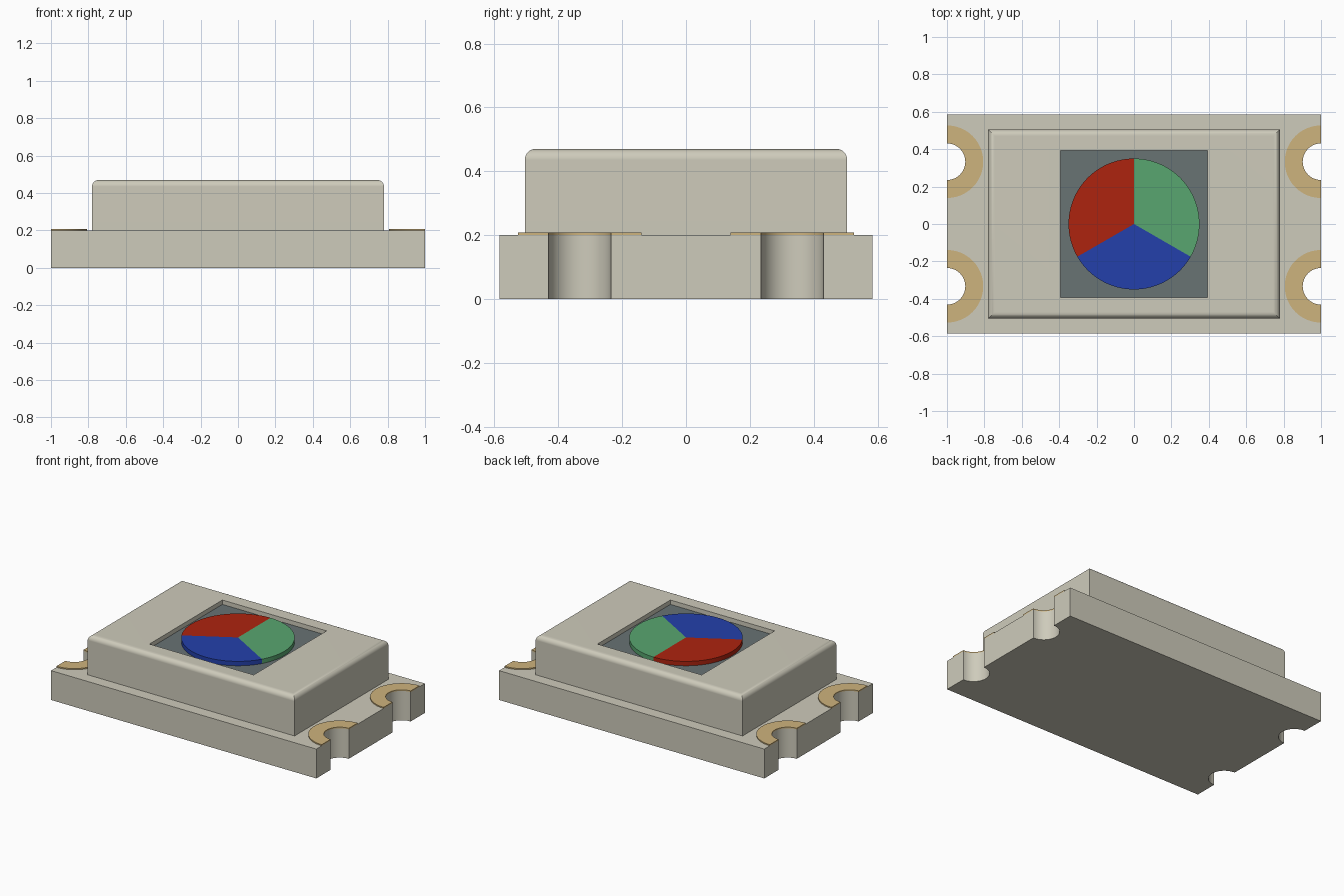
import bpy, bmesh, math

if "Cube" in bpy.data.objects:
    bpy.data.objects.remove(bpy.data.objects["Cube"], do_unlink=True)


def material(name, rgb):
    lin = [((c / 255 + 0.055) / 1.055) ** 2.4 for c in rgb] + [1.0]
    m = bpy.data.materials.new(name)
    m.use_nodes = True
    m.diffuse_color = lin
    m.node_tree.nodes["Principled BSDF"].inputs["Base Color"].default_value = lin
    return m


BEIGE = material("warm beige", (206, 203, 187))
GOLD = material("pad gold", (206, 179, 125))
SLATE = material("slate grey", (104, 115, 116))
RED = material("red", (174, 35, 15))
GREEN = material("green", (89, 166, 112))
BLUE = material("blue", (35, 64, 171))

HALF_X, HALF_Y, BASE_TOP = 1.0, 0.585, 0.2
PAD_Y, HOLE_R, PAD_R = 0.333, 0.098, 0.194
LID_X, LID_Y, LID_TOP, ROUND = 0.78, 0.505, 0.47, 0.035
POCKET, FLOOR = 0.393, 0.44


def finish(name, bm, mats, smooth=True):
    bmesh.ops.recalc_face_normals(bm, faces=bm.faces)
    me = bpy.data.meshes.new(name)
    bm.to_mesh(me)
    bm.free()
    for m in mats:
        me.materials.append(m)
    ob = bpy.data.objects.new(name, me)
    bpy.context.collection.objects.link(ob)
    if smooth:
        bpy.ops.object.select_all(action="DESELECT")
        ob.select_set(True)
        bpy.context.view_layer.objects.active = ob
        bpy.ops.object.shade_smooth_by_angle(angle=math.radians(30))
        mod = ob.modifiers.new("even normals", "WEIGHTED_NORMAL")
        mod.keep_sharp = True
    return ob


def prism(name, outline, z0, z1, mat):
    """Extrude a flat outline between two heights."""
    bm = bmesh.new()
    face = bm.faces.new([bm.verts.new((x, y, z0)) for x, y in outline])
    out = bmesh.ops.extrude_face_region(bm, geom=[face])
    for v in out["geom"]:
        if isinstance(v, bmesh.types.BMVert):
            v.co.z = z1
    return finish(name, bm, [mat])


def arc(cx, cy, r, a0, a1, n=24):
    angles = [math.radians(a0 + (a1 - a0) * i / n) for i in range(n + 1)]
    return [(cx + r * math.cos(a), cy + r * math.sin(a)) for a in angles]


# Base board with two half-round notches in each end
right_end = [(HALF_X, -HALF_Y)]
for y in (-PAD_Y, PAD_Y):
    right_end += arc(HALF_X, y, HOLE_R, 270, 90)
right_end.append((HALF_X, HALF_Y))
prism("base_board", right_end + [(-x, -y) for x, y in right_end], 0, BASE_TOP, BEIGE)

# Gold half-ring pads around the notches
for sx, side in ((1, "left"), (-1, "right")):
    for sy, end in ((-1, "front"), (1, "back")):
        ring = arc(HALF_X, sy * PAD_Y, PAD_R, 90, 270) + arc(HALF_X, sy * PAD_Y, HOLE_R, 270, 90)
        prism(f"pad_{end}_{side}", [(sx * x, y) for x, y in ring], BASE_TOP, 0.208, GOLD)

# Lid: stacked rectangular loops up the wall, over the rounded rim, into the pocket
loops = [(LID_X, LID_Y, BASE_TOP)]
for i in range(9):
    a = math.pi / 2 * i / 8
    inset = ROUND * (1 - math.cos(a))
    loops.append((LID_X - inset, LID_Y - inset, LID_TOP - ROUND + ROUND * math.sin(a)))
loops += [(POCKET, POCKET, LID_TOP), (POCKET, POCKET, FLOOR)]
bm = bmesh.new()
rows = [[bm.verts.new((sx * x, sy * y, z)) for sx, sy in ((-1, -1), (1, -1), (1, 1), (-1, 1))]
        for x, y, z in loops]
for low, high in zip(rows, rows[1:]):
    for i in range(4):
        j = (i + 1) % 4
        bm.faces.new((low[i], low[j], high[j], high[i]))
bm.faces.new(rows[0][::-1])
bm.faces.new(rows[-1]).material_index = 1  # pocket floor
finish("lid", bm, [BEIGE, SLATE])

# Three-colour disc in the pocket
for name, mat, start in (("green", GREEN, -30), ("red", RED, 90), ("blue", BLUE, 210)):
    prism(f"disc_sector_{name}", [(0, 0)] + arc(0, 0, 0.35, start, start + 120, 32), FLOOR, LID_TOP, mat)
